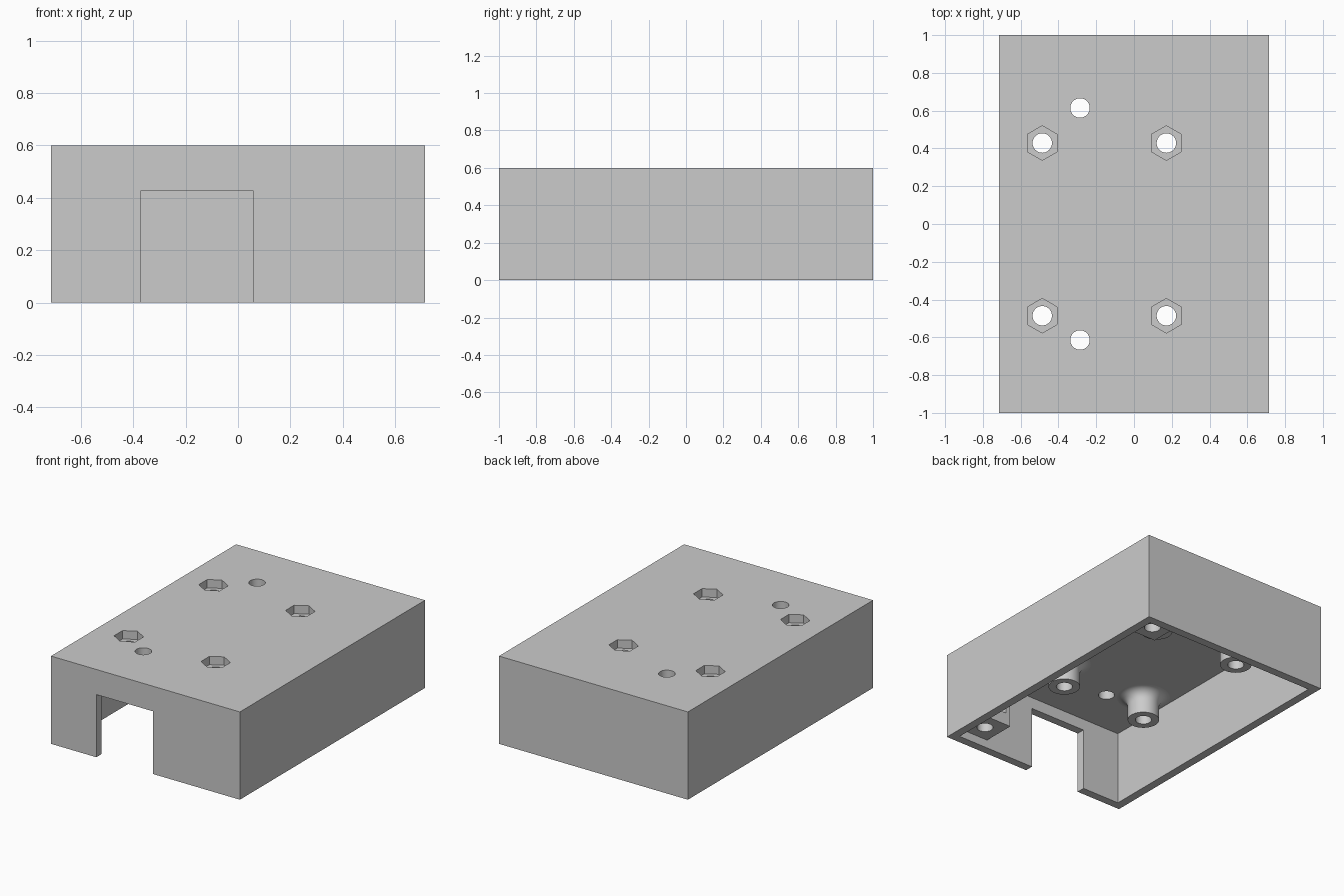
import bpy, bmesh, math
from mathutils import Matrix, Vector

old = bpy.data.objects.get("Cube")
if old:
    bpy.data.objects.remove(old)

MM = 2 / 35 / 2            # model unit per millimetre
W, L, H = 50, 70, 21       # outer size
WALL, ROOF = 2, 17.75      # wall thickness, ceiling height
BORE = 1.8                 # screw hole radius

grey = bpy.data.materials.new("light grey plastic")
grey.use_nodes = True
COLOUR = (0.6, 0.6, 0.6, 1)
grey.diffuse_color = COLOUR
grey.node_tree.nodes["Principled BSDF"].inputs["Base Color"].default_value = COLOUR


def make(name, bm):
    bmesh.ops.recalc_face_normals(bm, faces=bm.faces)
    bmesh.ops.scale(bm, vec=(MM, MM, MM), verts=bm.verts)
    mesh = bpy.data.meshes.new(name)
    bm.to_mesh(mesh)
    bm.free()
    mesh.materials.append(grey)
    ob = bpy.data.objects.new(name, mesh)
    bpy.context.collection.objects.link(ob)
    return ob


def box(name, x0, x1, y0, y1, z0, z1):
    bm = bmesh.new()
    bmesh.ops.create_cube(bm, size=1)
    bmesh.ops.scale(bm, vec=(x1 - x0, y1 - y0, z1 - z0), verts=bm.verts)
    bmesh.ops.translate(bm, vec=((x0 + x1) / 2, (y0 + y1) / 2, (z0 + z1) / 2), verts=bm.verts)
    return make(name, bm)


def prism(name, x, y, z0, z1, r, sides=48):
    bm = bmesh.new()
    place = Matrix.Translation((x, y, (z0 + z1) / 2))
    bmesh.ops.create_cone(bm, cap_ends=True, segments=sides, radius1=r, radius2=r,
                          depth=z1 - z0, matrix=place)
    return make(name, bm)


def activate(ob):
    bpy.ops.object.select_all(action='DESELECT')
    ob.select_set(True)
    bpy.context.view_layer.objects.active = ob


def cut(ob, cutters):
    activate(ob)
    for c in cutters:
        c.hide_render = True
        mod = ob.modifiers.new("cut", 'BOOLEAN')
        mod.operation, mod.solver, mod.object = 'DIFFERENCE', 'EXACT', c
        bpy.ops.object.modifier_apply(modifier=mod.name)
        bpy.data.objects.remove(c)


def smooth(ob):
    activate(ob)
    bpy.ops.object.shade_smooth_by_angle(angle=math.radians(30))


def post(name, x, y, z0):
    # turned standoff: bore, flat end, outer wall, flared root at the ceiling
    r, f, n = 3.5, 2.4, 8
    profile = [(BORE, ROOF), (BORE, z0), (r, z0)]
    for i in range(n + 1):
        a = math.pi / 2 * i / n
        profile.append((r + f - f * math.cos(a), ROOF - f + f * math.sin(a)))
    bm = bmesh.new()
    verts = [bm.verts.new((px, 0, pz)) for px, pz in profile]
    edges = [bm.edges.new(p) for p in zip(verts, verts[1:])]
    bmesh.ops.spin(bm, geom=verts + edges, axis=(0, 0, 1), cent=(0, 0, 0),
                   angle=math.tau, steps=48)
    bmesh.ops.remove_doubles(bm, verts=bm.verts, dist=0.001)
    bmesh.ops.translate(bm, vec=Vector((x, y, 0)), verts=bm.verts)
    ob = make(name, bm)
    # the bore faces inward, towards the axis
    smooth(ob)


posts = [(x, y) for x in (-17, 6) for y in (-17, 15)]

# open-bottomed case with cable doorway
case = box("case", -W / 2, W / 2, -L / 2, L / 2, 0, H)
cutters = [
    box("cavity", -W / 2 + WALL, W / 2 - WALL, -L / 2 + WALL, L / 2 - WALL, -5, ROOF),
    box("doorway", -13, 2, -L / 2 - 5, -L / 2 + 5, -5, 15),
]
# nut pockets and screw holes in the roof
for x, y in posts:
    cutters.append(prism("nut_pocket", x, y, H - 2, H + 3, 3.2, 6))
    cutters.append(prism("bore", x, y, 10, H + 3, BORE))
for y in (-21.5, 21.5):
    cutters.append(prism("roof_hole", -10, y, 10, H + 3, BORE))
cut(case, cutters)
smooth(case)

# standoffs under the roof
for i, (x, y) in enumerate(posts):
    post(f"standoff_{i + 1}", x, y, 12)

# corner screw blocks with a side slot for a captive nut
for side, name in ((-1, "front_screw_block"), (1, "back_screw_block")):
    y0, y1 = sorted((side * 25, side * 33.5))
    block = box(name, 15, 23.5, y0, y1, 2, ROOF + 0.5)
    s0, s1 = sorted((side * 20, side * 31.8))
    cut(block, [prism("screw_hole", 19, side * 29, 0, 13, BORE),
                box("nut_slot", 16.2, 21.8, s0, s1, 5, 8)])
    smooth(block)
